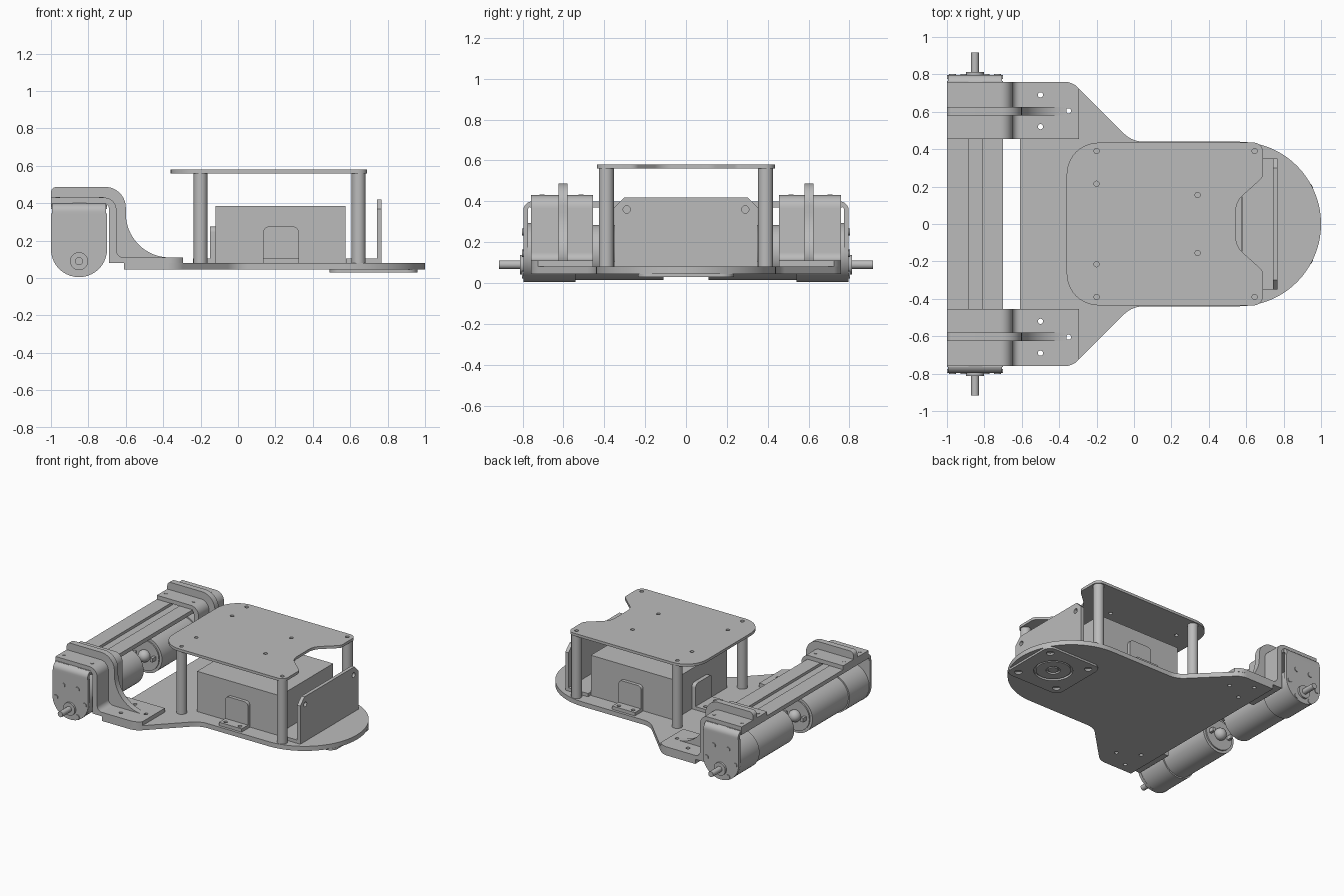
import bpy, bmesh, math
from mathutils import Matrix, Vector

cube = bpy.data.objects.get("Cube")
if cube:
    bpy.data.objects.remove(cube)

GREY = (0.5, 0.5, 0.5, 1)
mat = bpy.data.materials.new("plain_grey")
mat.use_nodes = True
mat.diffuse_color = GREY
mat.node_tree.nodes["Principled BSDF"].inputs["Base Color"].default_value = GREY

# Columns give the world direction of local u, v and the extrusion axis
AXES = {
    "xy": Matrix(((1, 0, 0), (0, 1, 0), (0, 0, 1))),
    "xz": Matrix(((1, 0, 0), (0, 0, -1), (0, 1, 0))),
    "yz": Matrix(((0, 0, 1), (1, 0, 0), (0, 1, 0))),
}


def finish(name, bm):
    bmesh.ops.remove_doubles(bm, verts=bm.verts, dist=1e-5)
    bmesh.ops.recalc_face_normals(bm, faces=bm.faces)
    me = bpy.data.meshes.new(name)
    bm.to_mesh(me)
    bm.free()
    me.materials.append(mat)
    me.shade_smooth()
    me.set_sharp_from_angle(angle=math.radians(35))
    ob = bpy.data.objects.new(name, me)
    bpy.context.scene.collection.objects.link(ob)
    return ob


def rounded(corners, seg=10):
    """Turn (u, v, radius) corners into a filleted outline."""
    pts, n = [], len(corners)
    for i, (u, v, r) in enumerate(corners):
        p = Vector((u, v))
        if not r:
            pts.append(p)
            continue
        a = (Vector(corners[i - 1][:2]) - p).normalized()
        b = (Vector(corners[(i + 1) % n][:2]) - p).normalized()
        half = a.angle(b) / 2
        centre = p + (a + b).normalized() * r / math.sin(half)
        start = p + a * r / math.tan(half) - centre
        end = p + b * r / math.tan(half) - centre
        sweep = math.atan2(start.x * end.y - start.y * end.x, start.dot(end))
        for k in range(seg + 1):
            t = sweep * k / seg
            c, s = math.cos(t), math.sin(t)
            pts.append(centre + Vector((start.x * c - start.y * s, start.x * s + start.y * c)))
    return pts


def circle(u, v, r, seg=20):
    return [Vector((u + r * math.cos(math.tau * i / seg), v + r * math.sin(math.tau * i / seg)))
            for i in range(seg)]


def plate(name, outline, lo, hi, axes="xy", holes=()):
    """Filled outline with holes, extruded between lo and hi on the third axis."""
    cu = bpy.data.curves.new(name, "CURVE")
    cu.dimensions, cu.fill_mode, cu.extrude = "2D", "BOTH", (hi - lo) / 2
    for loop in (outline, *holes):
        sp = cu.splines.new("POLY")
        sp.points.add(len(loop) - 1)
        for point, p in zip(sp.points, loop):
            point.co = (p[0], p[1], 0, 1)
        sp.use_cyclic_u = True
    tmp = bpy.data.objects.new(name + "_curve", cu)
    bpy.context.scene.collection.objects.link(tmp)
    me = bpy.data.meshes.new_from_object(tmp)
    bm = bmesh.new()
    bm.from_mesh(me)
    bpy.data.objects.remove(tmp)
    bpy.data.curves.remove(cu)
    bpy.data.meshes.remove(me)
    m = AXES[axes]
    shift = m.col[2] * (lo + hi) / 2
    if axes == "xz":
        shift = -shift
    bmesh.ops.transform(bm, matrix=Matrix.Translation(shift) @ m.to_4x4(), verts=bm.verts)
    return finish(name, bm)


def box(name, x, y, z):
    bm = bmesh.new()
    size = Matrix.Diagonal((x[1] - x[0], abs(y[1] - y[0]), z[1] - z[0], 1))
    mid = Matrix.Translation((sum(x) / 2, sum(y) / 2, sum(z) / 2))
    bmesh.ops.create_cube(bm, size=1, matrix=mid @ size)
    return finish(name, bm)


def rod(name, x, z, r, y0, y1, seg=48):
    lo, hi = sorted((y0, y1))
    return plate(name, circle(x, z, r, seg), lo, hi, "xz")


def rect(u0, u1, v0, v1, r=0):
    return rounded([(u0, v0, r), (u1, v0, r), (u1, v1, r), (u0, v1, r)])


# Base plate
half = [(-0.61, 0.76, 0), (-0.33, 0.76, 0.12), (-0.01, 0.44, 0.15), (1, 0.44, 0.44)]
base = half + [(x, -y, r) for x, y, r in reversed(half)]
foot_holes = [(-0.5, 0.69), (-0.5, 0.52), (-0.35, 0.605)]
plate("base_plate", rounded(base, 20), 0.045, 0.08,
      holes=[circle(x, s * y, 0.014) for x, y in foot_holes for s in (1, -1)]
      + [circle(0.66, 0, 0.016)])

# Caster mounting flange and its rings
slots = [circle(0.725 + a * 0.17, b * 0.17, 0.026) for a in (1, -1) for b in (1, -1)]
plate("caster_flange", rect(0.49, 0.96, -0.235, 0.235, 0.06), 0.03, 0.045,
      holes=slots + [circle(0.725, 0, 0.135, 40)])
plate("caster_ring", circle(0.725, 0, 0.12, 40), 0.033, 0.045, holes=[circle(0.725, 0, 0.05)])
plate("caster_hub", circle(0.725, 0, 0.035), 0.035, 0.045)

# Upper deck with a curved notch, and its four posts
edge = [(-0.36, 0.435, 0.17), (0.69, 0.435, 0.05), (0.69, 0.25, 0.05), (0.545, 0.12, 0.11)]
deck = edge + [(x, -y, r) for x, y, r in reversed(edge)]
post_spots = [(x, y) for x in (-0.2, 0.645) for y in (0.39, -0.39)]
deck_holes = post_spots + [(x, s * y) for x, y in ((-0.2, 0.215), (0.34, 0.155)) for s in (1, -1)]
plate("upper_deck", rounded(deck), 0.56, 0.58, holes=[circle(x, y, 0.014) for x, y in deck_holes])
for x, y in post_spots:
    plate("deck_post", circle(x, y, 0.037, 32), 0.08, 0.56)

# Battery box and the clips that hold it
box("battery_box", (-0.12, 0.575), (-0.32, 0.32), (0.08, 0.385))
for s in (1, -1):
    y0, y1 = sorted((s * 0.32, s * 0.345))
    plate("side_clip", rounded([(0.135, 0.08, 0), (0.325, 0.08, 0), (0.325, 0.275, 0.03),
                                (0.135, 0.275, 0.03)]), y0, y1, "xz")
    y0, y1 = sorted((s * 0.32, s * 0.42))
    plate("side_clip_foot", rect(0.135, 0.325, y0, y1), 0.08, 0.105,
          holes=[circle(x, s * 0.39, 0.014) for x in (0.17, 0.29)])
plate("rear_clip", rounded([(-0.1, 0.08, 0), (0.1, 0.08, 0), (0.1, 0.275, 0.03),
                            (-0.1, 0.275, 0.03)]), -0.15, -0.12, "yz")
plate("rear_clip_foot", rect(-0.24, -0.12, -0.1, 0.1), 0.08, 0.105,
      holes=[circle(-0.205, y, 0.014) for y in (-0.06, 0.06)])

# Sensor panel at the caster end
plate("sensor_panel", rounded([(-0.35, 0.08, 0), (0.35, 0.08, 0), (0.35, 0.37, 0), (0.3, 0.42, 0),
                               (-0.3, 0.42, 0), (-0.35, 0.37, 0)]), 0.742, 0.768, "yz",
      holes=[circle(y, 0.36, 0.018) for y in (-0.29, 0.29)])
box("sensor_panel_foot", (0.577, 0.742), (-0.35, 0.35), (0.08, 0.105))

# Cross beam with a lengthwise groove
plate("cross_beam", rounded([(-1, 0.37, 0), (-0.7, 0.37, 0), (-0.7, 0.4, 0), (-0.81, 0.4, 0),
                             (-0.81, 0.38, 0), (-0.885, 0.38, 0), (-0.885, 0.4, 0), (-1, 0.4, 0)]),
      -0.765, 0.765, "xz")

# Drive units, one per side
bracket = [(-1, 0.4, 0), (-0.69, 0.4, 0.03), (-0.69, 0.08, 0), (-0.295, 0.08, 0), (-0.295, 0.11, 0),
           (-0.65, 0.11, 0.04), (-0.65, 0.43, 0.065), (-1, 0.43, 0)]
rib = [(-1, 0.42, 0), (-0.68, 0.42, 0.03), (-0.68, 0.1, 0), (-0.36, 0.1, 0), (-0.36, 0.11, 0),
       (-0.6, 0.11, 0.235), (-0.6, 0.487, 0.11), (-1, 0.487, 0.03)]
mount = [(-1, 0.345, 0), (-1, 0.005, 0.149), (-0.7, 0.005, 0.149), (-0.7, 0.345, 0)]
bolts = [(0.06, 0.25), (0.12, 0.145), (0.06, 0.04)]
for s in (1, -1):
    def span(a, b):
        return sorted((s * a, s * b))

    # Bent bracket: top, wall and a foot with rounded outer corner
    plate("bracket", rounded(bracket[:3] + [(-0.61, 0.08, 0), (-0.61, 0.11, 0)] + bracket[5:]),
          *span(0.455, 0.76), "xz")
    plate("bracket_foot", rounded([(-0.61, s * 0.455, 0), (-0.295, s * 0.455, 0),
                                   (-0.295, s * 0.725, 0), (-0.33, s * 0.76, 0.1),
                                   (-0.61, s * 0.76, 0)]), 0.08, 0.11,
          holes=[circle(x, s * y, 0.014) for x, y in foot_holes])
    plate("bracket_rib", rounded(rib, 16), *span(0.58, 0.625), "xz")
    for x in (-0.965, -0.73):
        for y in (0.515, 0.705):
            plate("bracket_screw", circle(x, s * y, 0.012), 0.42, 0.433)

    # Motor mount plate, bent inwards at the top
    plate("motor_mount", rounded(mount), *span(0.775, 0.797), "xz")
    plate("mount_bend", rounded([(s * 0.775, 0.34, 0), (s * 0.797, 0.34, 0),
                                 (s * 0.797, 0.4, 0.045), (s * 0.74, 0.4, 0),
                                 (s * 0.74, 0.375, 0), (s * 0.775, 0.375, 0.02)]),
          -0.995, -0.705, "yz")
    for dx, z in bolts:
        for side in (1, -1):
            rod("mount_bolt", -0.85 + side * dx, z, 0.018, s * 0.79, s * 0.803, 16)

    # Motor, gearbox and output shaft
    rod("gearbox", -0.85, 0.15, 0.145, s * 0.54, s * 0.775)
    rod("motor", -0.85, 0.15, 0.135, s * 0.11, s * 0.54)
    rod("motor_end_cap", -0.85, 0.15, 0.115, s * 0.1, s * 0.11)
    rod("shaft_boss", -0.85, 0.09, 0.048, s * 0.79, s * 0.812, 32)
    rod("drive_shaft", -0.85, 0.09, 0.021, s * 0.8, s * 0.917, 24)
    bm = bmesh.new()
    bmesh.ops.create_uvsphere(bm, u_segments=24, v_segments=12, radius=0.045,
                              matrix=Matrix.Translation((-0.85, s * 0.09, 0.15)))
    finish("motor_bearing", bm)
    for dx in (-0.08, 0.08):
        box("motor_terminal", (-0.86 + dx, -0.84 + dx), span(0.06, 0.105), (0.135, 0.165))
